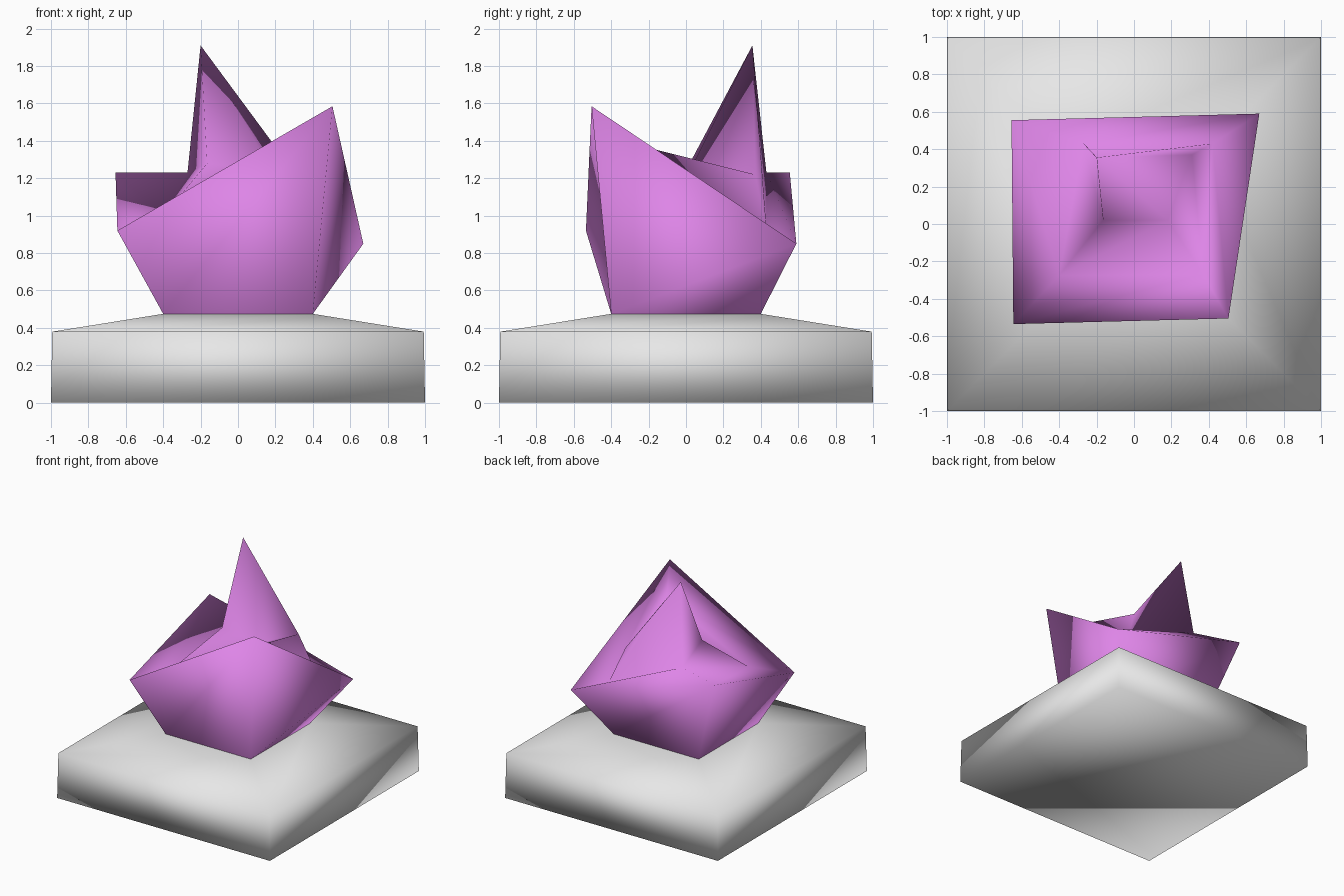
import bpy
import bmesh

cube = bpy.data.objects.get("Cube")
if cube:
    bpy.data.objects.remove(cube, do_unlink=True)


def material(name, color):
    mat = bpy.data.materials.new(name)
    mat.use_nodes = True
    mat.diffuse_color = color
    mat.node_tree.nodes["Principled BSDF"].inputs["Base Color"].default_value = color
    return mat


def square(half, z):
    """Corners in order: back -x, back +x, front +x, front -x."""
    return [(-half, half, z), (half, half, z), (half, -half, z), (-half, -half, z)]


def loft(name, rings, mat, bottom=False):
    """Join four-cornered rings with triangle pairs and close the last ring."""
    bm = bmesh.new()
    loops = [[bm.verts.new(p) for p in ring] for ring in rings]
    for low, high in zip(loops, loops[1:]):
        for i in range(4):
            j = (i + 1) % 4
            bm.faces.new((low[j], low[i], high[i]))
            bm.faces.new((low[j], high[i], high[j]))
    a, b, c, d = loops[-1]
    bm.faces.new((c, b, a))
    bm.faces.new((d, c, a))
    if bottom:
        bm.faces.new(loops[0])
    for face in bm.faces:
        face.smooth = True
    mesh = bpy.data.meshes.new(name)
    bm.to_mesh(mesh)
    bm.free()
    mesh.materials.append(mat)
    obj = bpy.data.objects.new(name, mesh)
    bpy.context.collection.objects.link(obj)
    return obj


stone = material("stone grey", (0.8, 0.8, 0.8, 1))
purple = material("crystal purple", (0.73, 0.235, 0.8, 1))

# Square plinth with a gently sloped top
loft("plinth", [square(1.0, 0), square(0.993, 0.38), square(0.4, 0.475)], stone, bottom=True)

# Flared crystal: foot, uneven rim, inner ledge, and cap with one tall spike
rim = [(-0.655, 0.555, 1.23), (0.67, 0.59, 0.85), (0.505, -0.505, 1.585), (-0.645, -0.535, 0.92)]
ledge = [(-0.27, 0.43, 1.23), (0.42, 0.43, 0.93), (0.37, -0.27, 1.38), (-0.4, -0.275, 1.0)]
cap = [(-0.2, 0.355, 1.91), (0.31, 0.37, 1.22), (0.18, 0.02, 1.24), (-0.165, 0.02, 1.28)]
loft("crystal", [square(0.4, 0.475), rim, ledge, cap], purple)
